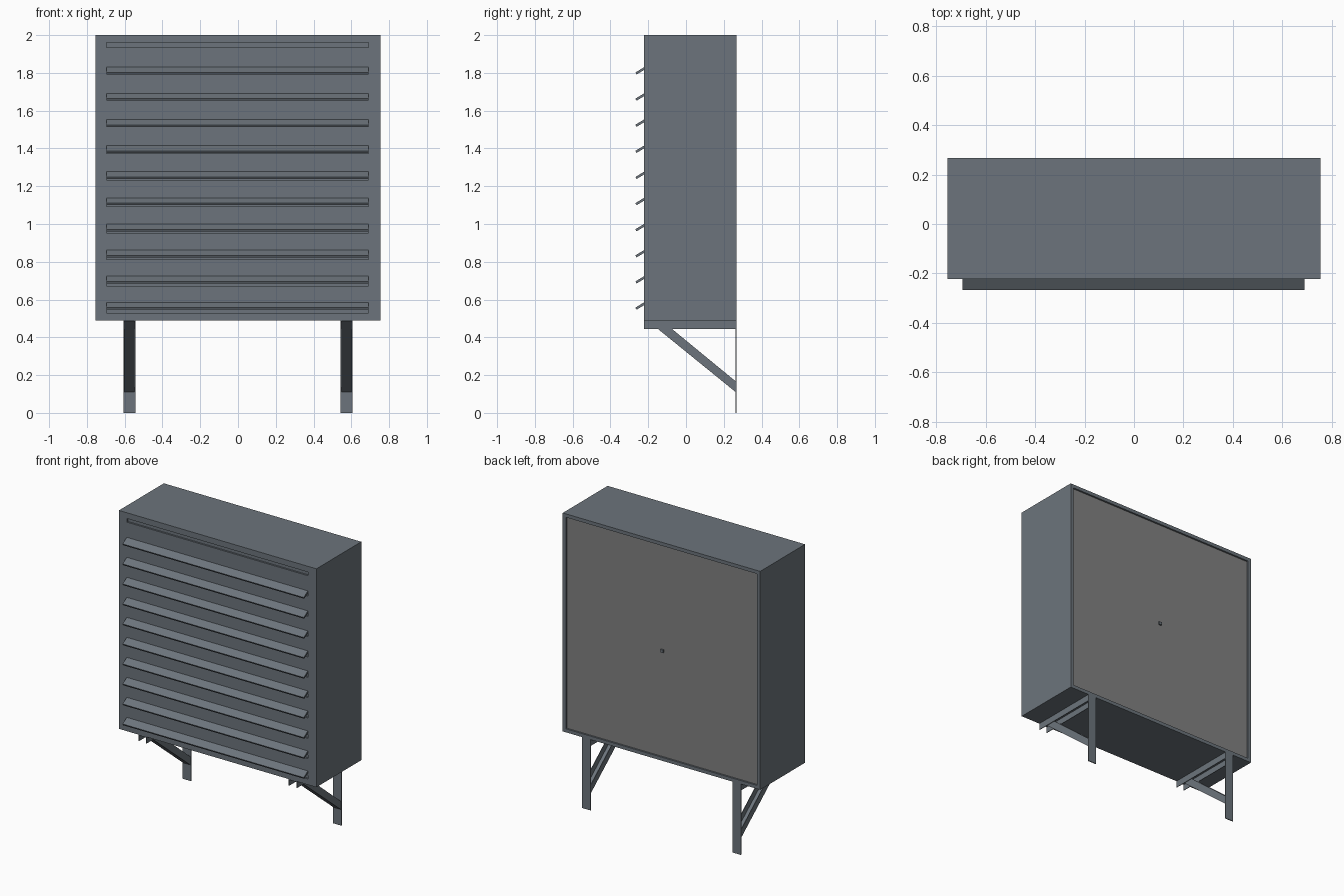
import bpy, bmesh

if "Cube" in bpy.data.objects:
    bpy.data.objects.remove(bpy.data.objects["Cube"])

def material(name, rgb):
    m = bpy.data.materials.new(name)
    m.diffuse_color = (*rgb, 1)
    m.use_nodes = True
    m.node_tree.nodes["Principled BSDF"].inputs["Base Color"].default_value = m.diffuse_color
    return m

STEEL = material("blue_grey_steel", (0.15, 0.175, 0.20))
PANEL = material("neutral_grey", (0.22, 0.22, 0.22))
X, Y0, Y1, Z0, Z1 = 0.755, -0.222, 0.268, 0.49, 2.0

def extrude_x(name, profile, x0, x1, mat=STEEL):
    """Extrude a (y, z) profile along x."""
    bm = bmesh.new()
    a = [bm.verts.new((x0, y, z)) for y, z in profile]
    b = [bm.verts.new((x1, y, z)) for y, z in profile]
    n = len(profile)
    bm.faces.new(a)
    bm.faces.new(b)
    for i in range(n):
        bm.faces.new((a[i], a[(i + 1) % n], b[(i + 1) % n], b[i]))
    bmesh.ops.recalc_face_normals(bm, faces=bm.faces)
    me = bpy.data.meshes.new(name)
    bm.to_mesh(me)
    bm.free()
    me.materials.append(mat)
    ob = bpy.data.objects.new(name, me)
    bpy.context.collection.objects.link(ob)
    return ob

def box(name, x0, x1, y0, y1, z0, z1, mat=STEEL):
    return extrude_x(name, [(y0, z0), (y1, z0), (y1, z1), (y0, z1)], x0, x1, mat)

# Cabinet shell: four side sheets framing the recessed back
T = 0.024
box("cabinet_top", -X, X, Y0 + 0.012, Y1, Z1 - T, Z1)
box("cabinet_bottom", -X, X, Y0 + 0.012, Y1, Z0, Z0 + T)
for s, side in ((-1, "left"), (1, "right")):
    box("cabinet_side_" + side, *sorted((s * X, s * (X - T))), Y0 + 0.012, Y1, Z0 + T, Z1 - T)
box("back_panel", -X + T, X - T, Y1 - 0.022, Y1 - 0.012, Z0 + T, Z1 - T, PANEL)
box("back_lock", -0.01, 0.01, Y1 - 0.013, Y1 - 0.002, 1.235, 1.255)

# Front sheet, slotted: strips between eleven vent openings, backed by a liner
SX0, SX1 = -0.695, 0.69
slots = [(1.935 - 0.1405 * i, 1.96 - 0.1405 * i) for i in range(11)]
edges = [Z1] + [z for lo, hi in slots for z in (hi, lo)] + [Z0]
for i in range(0, len(edges), 2):
    box("front_strip_%d" % i, SX0, SX1, Y0, Y0 + 0.012, edges[i + 1], edges[i])
box("front_edge_left", -X, SX0, Y0, Y0 + 0.012, Z0, Z1)
box("front_edge_right", SX1, X, Y0, Y0 + 0.012, Z0, Z1)
box("front_liner", -X + T, X - T, Y0 + 0.012, Y0 + 0.02, Z0 + T, Z1 - T)

# Ten sloping louvres
for i in range(10):
    z = 1.83 - 0.1383 * i
    extrude_x("louvre_%d" % i, [(Y0, z), (-0.268, z - 0.028), (-0.262, z - 0.039),
                                (Y0, z - 0.015)], SX0, SX1)

# Legs: rear post, bearer channel open below, brace channel open above
brace = [(-0.20, 0.486), (Y1 - 0.006, 0.111), (Y1 - 0.006, 0.168), (-0.125, 0.486)]
floor = [brace[0], brace[1], (Y1 - 0.006, 0.117), (-0.192, 0.486)]
for s, side in ((-1, "left"), (1, "right")):
    c = s * 0.575
    box("leg_post_" + side, c - 0.032, c + 0.032, Y1 - 0.006, Y1, 0, Z0)
    box("bearer_top_" + side, c - 0.032, c + 0.032, Y0, Y1 - 0.006, Z0 - 0.004, Z0)
    extrude_x("brace_floor_" + side, floor, c - 0.027, c + 0.027)
    for t in (-1, 1):
        box("bearer_flange_" + side, *sorted((c + t * 0.032, c + t * 0.028)),
            Y0, Y1 - 0.006, 0.445, Z0 - 0.004)
        extrude_x("brace_flange_" + side, brace, *sorted((c + t * 0.028, c + t * 0.024)))
